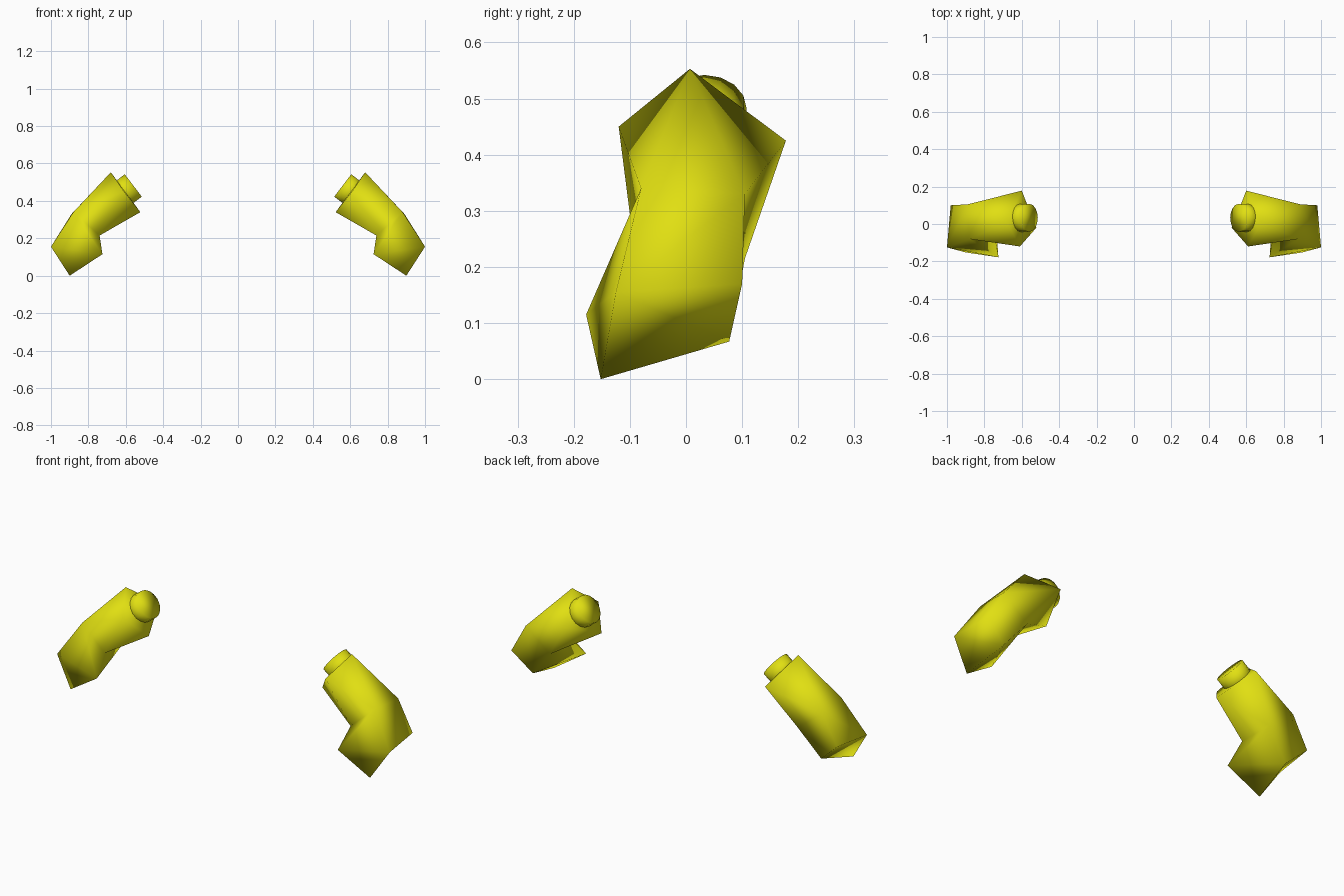
import bpy, bmesh, math
from mathutils import Vector, Matrix

if "Cube" in bpy.data.objects:
    bpy.data.objects.remove(bpy.data.objects["Cube"])

yellow = bpy.data.materials.new("bright yellow")
yellow.diffuse_color = (0.75, 0.74, 0.006, 1)
yellow.use_nodes = True
yellow.node_tree.nodes["Principled BSDF"].inputs["Base Color"].default_value = yellow.diffuse_color

# corners of one bent sleeve
CORNERS = {
    # shoulder diamond
    "A": (0.68, 0.007, 0.553), "B": (0.60, 0.178, 0.425),
    "C": (0.522, -0.02, 0.34), "D": (0.61, -0.12, 0.45),
    # elbow ring
    "E": (0.88, -0.08, 0.34), "F": (0.89, 0.105, 0.33),
    "G": (0.745, 0.105, 0.215), "H": (0.74, -0.09, 0.215),
    # wrist
    "P": (1.0, -0.125, 0.155), "Q": (0.90, -0.152, 0.0),
    "R": (0.725, -0.178, 0.115), "S": (0.98, 0.10, 0.17),
    "T": (0.867, 0.077, 0.067),
}
FACES = ("ABCD AEF ADE AFB BFG CBG CGH CHD DHE "    # upper arm
         "FEPS FSTG PQTS EHR ERP PRQ GHRT QRT").split()  # forearm


def finish(bm, name):
    bmesh.ops.recalc_face_normals(bm, faces=bm.faces[:])
    for f in bm.faces:
        f.smooth = True
    mesh = bpy.data.meshes.new(name)
    bm.to_mesh(mesh)
    bm.free()
    mesh.materials.append(yellow)
    ob = bpy.data.objects.new(name, mesh)
    bpy.context.collection.objects.link(ob)


for side, label in ((1, "right"), (-1, "left")):
    # sleeve
    bm = bmesh.new()
    v = {k: bm.verts.new((side * x, y, z)) for k, (x, y, z) in CORNERS.items()}
    for f in FACES:
        bm.faces.new([v[k] for k in f])
    finish(bm, label + "_arm")

    # shoulder peg, square to the shoulder face
    axis = Vector((-0.795 * side, 0, 0.606))
    outer = Vector((0.56 * side, 0.033, 0.4825))
    length = 0.10
    rot = axis.to_track_quat('Z', 'Y').to_matrix().to_4x4()
    bm = bmesh.new()
    bmesh.ops.create_cone(bm, cap_ends=True, segments=16, radius1=0.075,
                          radius2=0.075, depth=length,
                          matrix=Matrix.Translation(outer - axis * length / 2) @ rot)
    finish(bm, label + "_shoulder_peg")
